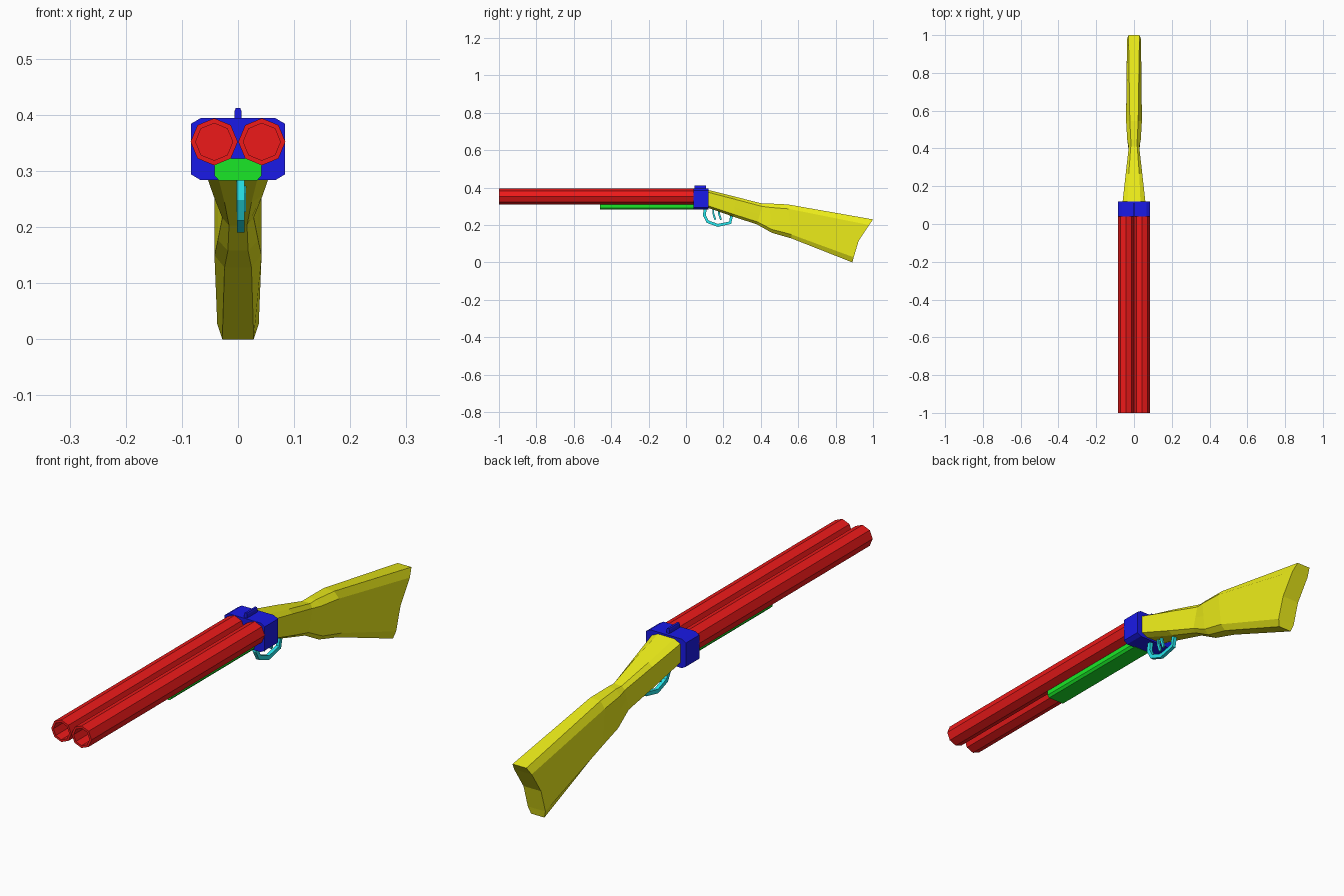
import bpy, bmesh, math
from mathutils import Vector

if "Cube" in bpy.data.objects:
    bpy.data.objects.remove(bpy.data.objects["Cube"])


def paint(name, rgb):
    m = bpy.data.materials.new(name)
    m.diffuse_color = (*rgb, 1)
    m.use_nodes = True
    m.node_tree.nodes["Principled BSDF"].inputs["Base Color"].default_value = m.diffuse_color
    return m


RED = paint("red", (0.85, 0.01, 0.01))
BLUE = paint("blue", (0.01, 0.01, 0.8))
GREEN = paint("green", (0.01, 0.8, 0.02))
CYAN = paint("cyan", (0.02, 0.8, 0.85))
YELLOW = paint("yellow", (0.85, 0.85, 0.01))


def loft(name, rings, mat):
    """Skin a list of equal-length rings and cap both ends."""
    bm = bmesh.new()
    vr = [[bm.verts.new(p) for p in r] for r in rings]
    n = len(rings[0])
    for a, b in zip(vr, vr[1:]):
        for i in range(n):
            j = (i + 1) % n
            bm.faces.new((a[i], a[j], b[j], b[i]))
    # caps as strips across the ring, so a bent end stays clean
    for r in (vr[0], vr[-1]):
        for i in range(n // 2 - 1):
            bm.faces.new((r[i], r[i + 1], r[n - 2 - i], r[n - 1 - i]))
    bmesh.ops.recalc_face_normals(bm, faces=bm.faces)
    me = bpy.data.meshes.new(name)
    bm.to_mesh(me)
    bm.free()
    me.materials.append(mat)
    ob = bpy.data.objects.new(name, me)
    bpy.context.collection.objects.link(ob)
    return ob


def prism(name, half, y0, y1, mat):
    """Extrude a mirrored x,z half outline along y."""
    outline = half + [(-x, z) for x, z in reversed(half)]
    return loft(name, [[(x, y, z) for x, z in outline] for y in (y0, y1)], mat)


def strap(name, path, x, hw, t, mat):
    """Sweep a flat bar along a y,z path."""
    pts = [Vector(p) for p in path]
    rings = []
    for i, p in enumerate(pts):
        d = (pts[min(i + 1, len(pts) - 1)] - pts[max(i - 1, 0)]).normalized()
        o = Vector((-d.y, d.x)) * t
        a, b = p + o, p - o
        rings.append([(x - hw, *a), (x - hw, *b), (x + hw, *b), (x + hw, *a)])
    return loft(name, rings, mat)


# barrels: eight-sided tubes with an open muzzle
def octagon(cx, r, y):
    return [(cx + r * math.cos(k * math.pi / 4), y, 0.352 + r * math.sin(k * math.pi / 4))
            for k in range(8)]


for side, cx in (("left", -0.0425), ("right", 0.0425)):
    loft(side + "_barrel", [octagon(cx, 0.042, 0.045), octagon(cx, 0.042, -1),
                            octagon(cx, 0.033, -1), octagon(cx, 0.033, 0.03)], RED)

# receiver block and top lever
prism("receiver", [(0.067, 0.394), (0.084, 0.384), (0.084, 0.294), (0.067, 0.284)],
      0.04, 0.12, BLUE)
prism("top_lever", [(0.004, 0.412), (0.006, 0.407), (0.006, 0.38)], 0.046, 0.108, BLUE)

# wooden fore end under the barrels
prism("fore_end", [(0.02, 0.322), (0.042, 0.311), (0.042, 0.292), (0.034, 0.283)],
      -0.46, 0.045, GREEN)

# trigger guard and two triggers
strap("trigger_guard", [(0.102, 0.295), (0.099, 0.25), (0.116, 0.218), (0.17, 0.198),
                        (0.236, 0.212), (0.246, 0.262)], 0.005, 0.007, 0.008, CYAN)
for i, (x, y) in enumerate(((0.001, 0.145), (0.01, 0.175))):
    strap(f"trigger_{i + 1}", [(y, 0.3), (y + 0.001, 0.262), (y + 0.012, 0.228)],
          x, 0.004, 0.005, CYAN)

# stock: sections of top point, bottom point, half width, top flat, bottom flat, butt dip
sections = [
    ((0.115, 0.389), (0.115, 0.293), 0.060, 0.034, 0.036, 0),
    ((0.26, 0.353), (0.25, 0.246), 0.044, 0.028, 0.024, 0),
    ((0.405, 0.316), (0.375, 0.205), 0.028, 0.017, 0.016, 0),
    ((0.44, 0.317), (0.455, 0.160), 0.036, 0.017, 0.018, 0),
    ((0.54, 0.312), (0.56, 0.130), 0.042, 0.022, 0.024, 0),
    ((0.995, 0.232), (0.885, 0.002), 0.037, 0.029, 0.028, -0.022),
]
rings = []
for top, bot, w, ft, fb, dip in sections:
    a, b = Vector(top), Vector(bot)
    half = []
    for t, x, k in ((0, ft, 0), (0.13, w, 0.3), (0.5, w, 1), (0.88, w, 0.3), (1, fb, 0)):
        p = a.lerp(b, t)
        half.append((x, p.x + dip * k, p.y))
    rings.append(half + [(-x, y, z) for x, y, z in reversed(half)])
loft("stock", rings, YELLOW)

# settle the butt exactly at z = 0 and y = 1
stock = bpy.data.objects["stock"]
stock.location = (0, 0.005, -0.002)
